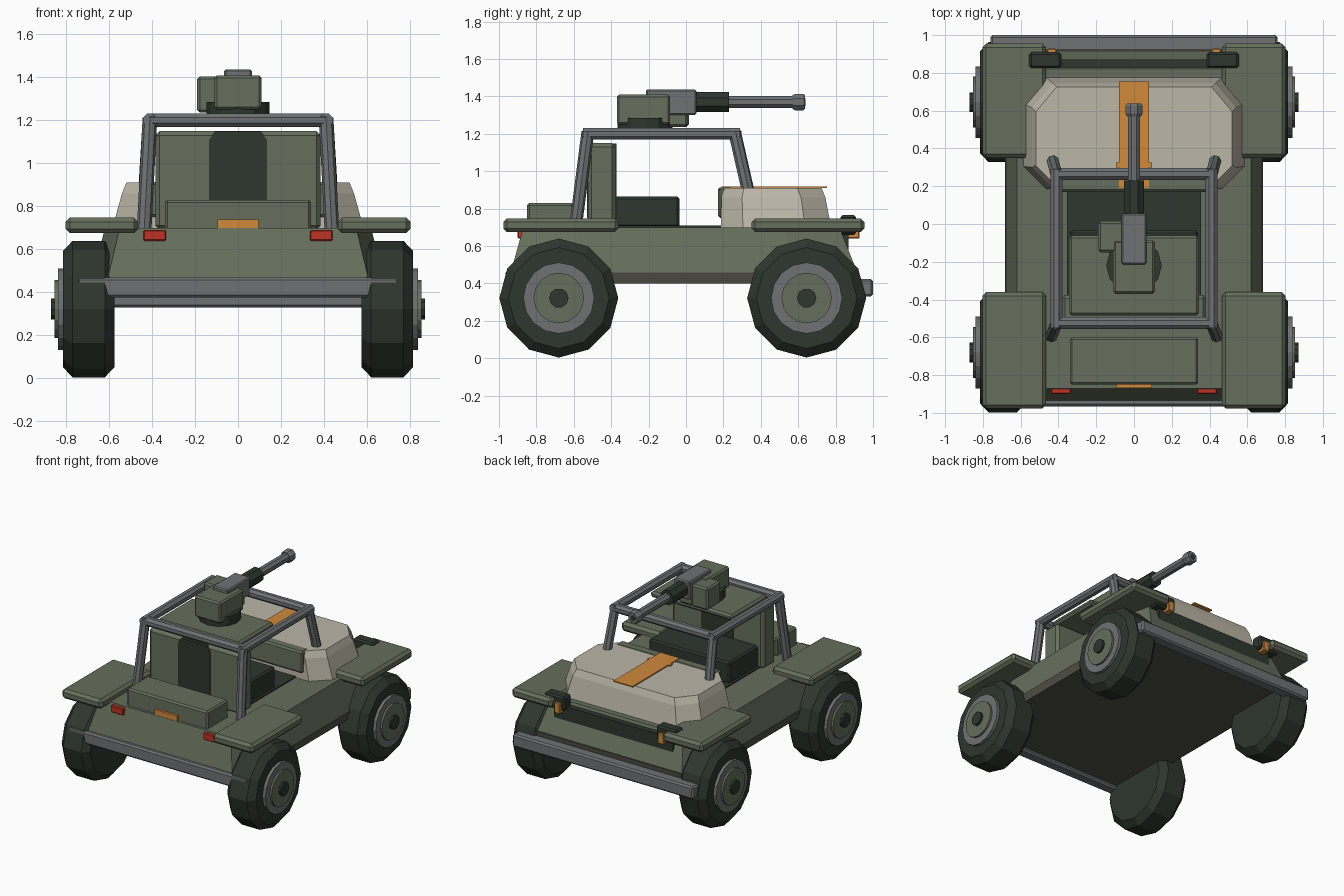
import bpy, bmesh, math
from mathutils import Vector

cube = bpy.data.objects.get("Cube")
if cube:
    bpy.data.objects.remove(cube, do_unlink=True)


def material(name, r, g, b):
    lin = [((c / 255 + 0.055) / 1.055) ** 2.4 for c in (r, g, b)] + [1.0]
    m = bpy.data.materials.new(name)
    m.use_nodes = True
    m.diffuse_color = lin
    m.node_tree.nodes["Principled BSDF"].inputs["Base Color"].default_value = lin
    return m


GREEN = material("olive green", 102, 111, 92)
DARK = material("dark rubber green", 46, 54, 46)
GREY = material("metal grey", 110, 113, 115)
BEIGE = material("sand beige", 188, 182, 167)
ORANGE = material("orange", 208, 138, 60)
RED = material("red", 192, 50, 36)
TAUPE = material("chassis taupe", 80, 80, 70)


def finish(name, bm, mat):
    bmesh.ops.recalc_face_normals(bm, faces=bm.faces)
    me = bpy.data.meshes.new(name)
    bm.to_mesh(me)
    bm.free()
    me.materials.append(mat)
    ob = bpy.data.objects.new(name, me)
    bpy.context.collection.objects.link(ob)
    return ob


def box(name, mat, x, y, z, bevel=0.0):
    """Box from three (low, high) ranges, with optional chamfered edges."""
    bm = bmesh.new()
    bmesh.ops.create_cube(bm, size=1)
    for v in bm.verts:
        v.co = [r[0] if c < 0 else r[1] for c, r in zip(v.co, (x, y, z))]
    if bevel:
        bmesh.ops.bevel(bm, geom=bm.edges[:], offset=bevel, segments=1, affect='EDGES')
    return finish(name, bm, mat)


def loft(name, mat, rings):
    """Closed solid through a list of equal-length rings."""
    bm = bmesh.new()
    loops = [[bm.verts.new(p) for p in ring] for ring in rings]
    n = len(loops[0])
    for a, b in zip(loops, loops[1:]):
        for i in range(n):
            j = (i + 1) % n
            bm.faces.new((a[i], a[j], b[j], b[i]))
    bm.faces.new(loops[0])
    bm.faces.new(loops[-1])
    return finish(name, bm, mat)


def octagon(z, x, y0, y1, cx, cy0, cy1):
    """Rectangle with cut corners at one height."""
    right = [(x - cx, y0), (x, y0 + cy0), (x, y1 - cy1), (x - cx, y1)]
    return [(a, b, z) for a, b in right] + [(-a, b, z) for a, b in reversed(right)]


def turned(name, mat, start, axis, profile, sides, phase=0.0):
    """Faceted solid of revolution; profile is (distance, radius)."""
    axis = Vector(axis).normalized()
    u = axis.cross(Vector((0, 0, 1)))
    u = u.normalized() if u.length > 0.01 else Vector((1, 0, 0))
    w = axis.cross(u)
    rings = []
    for d, r in profile:
        ring = []
        for i in range(sides):
            a = math.tau * (i + phase) / sides
            ring.append(Vector(start) + axis * d + u * r * math.cos(a) + w * r * math.sin(a))
        rings.append(ring)
    return loft(name, mat, rings)


def tube(name, a, b, r=0.034):
    length = (Vector(b) - Vector(a)).length
    return turned(name, GREY, a, Vector(b) - Vector(a), [(0, r), (length, r)], 8, 0.5)


# Hull and chassis
loft("hull", GREEN, [octagon(0.45, 0.68, -0.94, 0.92, 0.07, 0.3, 0.3),
                     octagon(0.70, 0.62, -0.87, 0.82, 0.07, 0.3, 0.3)])
loft("chassis_floor", TAUPE, [octagon(0.40, 0.67, -0.93, 0.92, 0.07, 0.3, 0.3),
                              octagon(0.46, 0.682, -0.942, 0.925, 0.07, 0.3, 0.3)])
box("rear_bumper", GREY, (-0.75, 0.75), (-0.965, -0.88), (0.375, 0.47), 0.012)
box("front_bumper", GREY, (-0.76, 0.76), (0.91, 1.0), (0.33, 0.425), 0.012)
box("grille", DARK, (-0.5, 0.5), (0.7, 0.87), (0.53, 0.68))

# Hood with stripe and dashboard
loft("hood", BEIGE, [octagon(0.68, 0.59, 0.185, 0.78, 0.12, 0.12, 0.14),
                     octagon(0.86, 0.54, 0.19, 0.745, 0.11, 0.11, 0.13),
                     octagon(0.91, 0.52, 0.20, 0.725, 0.11, 0.11, 0.13)])
box("hood_stripe", ORANGE, (-0.08, 0.08), (0.19, 0.755), (0.91, 0.919))
box("stripe_crossbar", ORANGE, (-0.095, 0.095), (0.30, 0.325), (0.91, 0.919))
box("dashboard", GREEN, (-0.42, 0.42), (0.17, 0.25), (0.75, 0.914), 0.012)

# Cockpit
box("cockpit_floor", DARK, (-0.355, 0.355), (-0.4, 0.19), (0.69, 0.709))
box("seat", DARK, (-0.34, 0.34), (-0.39, -0.035), (0.70, 0.865), 0.012)
box("rear_wall", GREEN, (-0.385, 0.385), (-0.525, -0.375), (0.69, 1.15), 0.02)
panel = [(-0.135, 0.75), (0.135, 0.75), (0.135, 1.11), (0.105, 1.148), (-0.105, 1.148), (-0.135, 1.11)]
loft("wall_panel", DARK, [[(x, y, z) for x, z in panel] for y in (-0.529, -0.371)])
box("roof_panel", GREEN, (-0.345, 0.345), (-0.485, -0.06), (1.17, 1.215), 0.015)

# Rear storage box and plate
box("storage_box", GREEN, (-0.34, 0.34), (-0.85, -0.6), (0.68, 0.83), 0.012)
box("rear_plate", ORANGE, (-0.095, 0.095), (-0.868, -0.845), (0.68, 0.74))

# Roll cage crossbars
tube("cage_rear_bar", (-0.41, -0.525, 1.2), (0.41, -0.525, 1.2))
tube("cage_front_bar", (-0.41, 0.265, 1.2), (0.41, 0.265, 1.2))

# Paired parts
for side, s in (("left", 1), ("right", -1)):
    def span(a, b):
        return tuple(sorted((a * s, b * s)))

    tube(side + "_cage_rail", (0.41 * s, -0.55, 1.2), (0.41 * s, 0.29, 1.2))
    tube(side + "_rear_cage_leg", (0.41 * s, -0.525, 1.21), (0.437 * s, -0.592, 0.69))
    tube(side + "_front_cage_leg", (0.41 * s, 0.26, 1.21), (0.432 * s, 0.342, 0.85))
    box(side + "_tail_light", RED, span(0.335, 0.44), (-0.9, -0.84), (0.64, 0.69), 0.005)
    box(side + "_headlight_housing", DARK, span(0.385, 0.555), (0.825, 0.91), (0.66, 0.765), 0.012)
    box(side + "_headlight", ORANGE, span(0.41, 0.46), (0.86, 0.928), (0.64, 0.72), 0.005)

    for end, y, fender in (("rear", -0.68, (-0.977, -0.36)), ("front", 0.645, (0.35, 0.955))):
        tag = side + "_" + end
        box(tag + "_fender", GREEN, span(0.465, 0.803), fender, (0.675, 0.748), 0.02)
        centre, axis = (0, y, 0.322), (s, 0, 0)
        turned(tag + "_tyre", DARK, centre, axis,
               [(0.575, 0.27), (0.62, 0.318), (0.77, 0.318), (0.815, 0.27)], 12)
        turned(tag + "_rim", GREY, centre, axis, [(0.8, 0.19), (0.838, 0.19)], 16)
        turned(tag + "_hub", GREEN, centre, axis, [(0.83, 0.135), (0.853, 0.135)], 16)
        turned(tag + "_hub_cap", DARK, centre, axis, [(0.84, 0.052), (0.87, 0.052)], 10)

# Turret and gun
turned("turntable", DARK, (0, -0.22, 1.2), (0, 0, 1), [(0, 0.147), (0.085, 0.147)], 12)
box("turret_body", GREEN, (-0.11, 0.11), (-0.37, -0.085), (1.25, 1.41), 0.012)
box("ammo_box", GREEN, (-0.19, -0.055), (-0.15, 0.015), (1.237, 1.405), 0.012)
box("gun_mount", GREEN, (-0.06, 0.055), (-0.1, 0.01), (1.237, 1.32), 0.012)
box("gun_receiver", GREY, (-0.065, 0.065), (-0.215, 0.055), (1.30, 1.437), 0.008)
gun = (0, 0, 1.37)
turned("gun_sleeve", DARK, gun, (0, 1, 0), [(0.04, 0.058), (0.23, 0.058)], 8, 0.5)
turned("gun_barrel", GREY, gun, (0, 1, 0), [(0.22, 0.034), (0.58, 0.034)], 8, 0.5)
turned("gun_muzzle", GREY, gun, (0, 1, 0),
       [(0.57, 0.04), (0.585, 0.048), (0.625, 0.048), (0.637, 0.04)], 8, 0.5)
turned("muzzle_bore", DARK, gun, (0, 1, 0), [(0.62, 0.022), (0.639, 0.022)], 8, 0.5)
